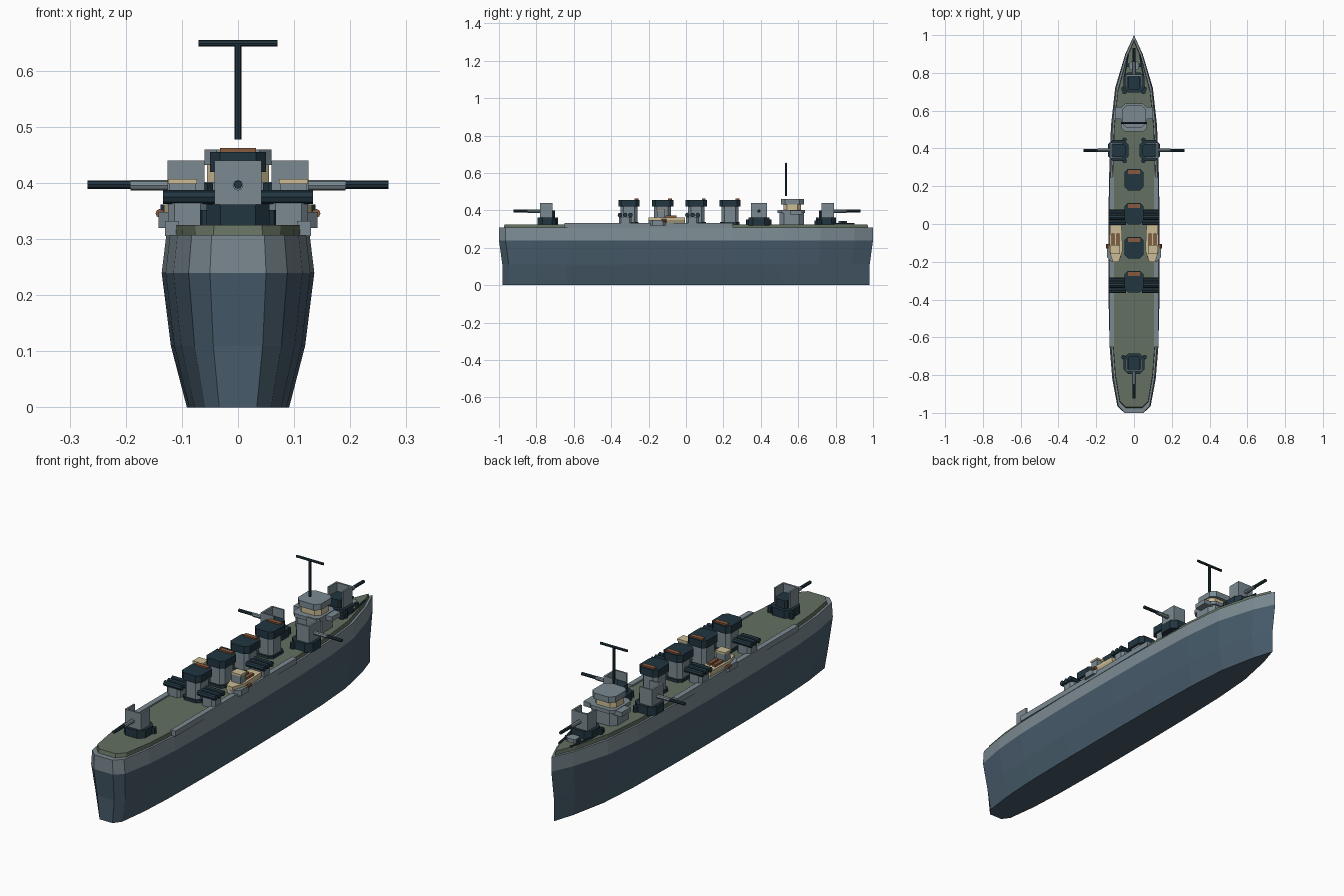
import bpy
import bmesh
from math import pi, radians
from mathutils import Matrix, Vector

cube = bpy.data.objects.get("Cube")
if cube:
    bpy.data.objects.remove(cube)


def material(name, rgb):
    m = bpy.data.materials.new(name)
    m.use_nodes = True
    col = [(c / 12.92 if c < 0.04 else ((c + 0.055) / 1.055) ** 2.4) for c in rgb] + [1]
    m.diffuse_color = col
    bsdf = next(n for n in m.node_tree.nodes if n.type == 'BSDF_PRINCIPLED')
    bsdf.inputs["Base Color"].default_value = col
    return m


GREY = material("light grey", (0.48, 0.54, 0.57))
SLATE = material("slate blue", (0.28, 0.36, 0.42))
DARK = material("dark steel", (0.13, 0.21, 0.25))
GREEN = material("deck green", (0.39, 0.44, 0.38))
TAN = material("tan", (0.80, 0.74, 0.59))
RUST = material("rust", (0.54, 0.35, 0.24))


def finish(name, bm, mats, place=Matrix()):
    bmesh.ops.recalc_face_normals(bm, faces=bm.faces)
    bm.transform(place)
    mesh = bpy.data.meshes.new(name)
    bm.to_mesh(mesh)
    bm.free()
    for m in mats:
        mesh.materials.append(m)
    obj = bpy.data.objects.new(name, mesh)
    bpy.context.collection.objects.link(obj)
    return obj


def box(name, xs, ys, zs, mat, chamfer=0, place=Matrix()):
    """Box between limits, with optional chamfered upright edges."""
    bm = bmesh.new()
    bmesh.ops.create_cube(bm, size=1)
    for v in bm.verts:
        v.co = [lo + (c + 0.5) * (hi - lo) for c, (lo, hi) in zip(v.co, (xs, ys, zs))]
    if chamfer:
        upright = [e for e in bm.edges
                   if abs(e.verts[0].co.z - e.verts[1].co.z) > 1e-5]
        bmesh.ops.bevel(bm, geom=upright, offset=chamfer, segments=1, affect='EDGES')
    return finish(name, bm, [mat], place)


def rod(name, a, b, r, mat, sides=8, place=Matrix()):
    a, b = Vector(a), Vector(b)
    bm = bmesh.new()
    bmesh.ops.create_cone(bm, cap_ends=True, segments=sides, radius1=r, radius2=r,
                          depth=(b - a).length)
    turn = (b - a).to_track_quat('Z', 'Y').to_matrix().to_4x4()
    bm.transform(Matrix.Translation((a + b) / 2) @ turn)
    return finish(name, bm, [mat], place)


def loft(name, rings, mats, rule=lambda z: 0, place=Matrix()):
    """Skin a stack of closed rings and cap both ends."""
    bm = bmesh.new()
    rows = [[bm.verts.new(p) for p in ring] for ring in rings]
    n = len(rows[0])
    for low, high in zip(rows, rows[1:]):
        for i in range(n):
            j = (i + 1) % n
            bm.faces.new((low[i], low[j], high[j], high[i]))
    bm.faces.new(rows[0])
    bm.faces.new(rows[-1])
    for f in bm.faces:
        f.material_index = rule(f.calc_center_median().z)
    return finish(name, bm, mats, place)


def mirrored(half):
    return half + [(-x, y) for x, y in reversed(half) if x > 0]


# Hull: waterline outline from bow to stern, scaled at each level
outline = mirrored([(0, 1), (0.046, 0.9), (0.1, 0.72), (0.122, 0.52), (0.132, 0.25),
                    (0.136, 0), (0.136, -0.35), (0.129, -0.65), (0.115, -0.82),
                    (0.088, -0.965), (0.05, -1)])


def level(z, sx, sy):
    return [(x * sx, y * sy, z) for x, y in outline]


loft("hull", [level(0, 0.67, 0.98), level(0.11, 0.88, 0.982), level(0.24, 1, 1),
              level(0.307, 0.94, 1)], [SLATE, GREY], lambda z: int(z > 0.24))
loft("deck", [level(0.306, 0.87, 0.975), level(0.325, 0.86, 0.97)], [GREEN])

for side in (1, -1):
    box("side_walkway", sorted((side * 0.105, side * 0.13)), (-0.65, 0.25),
        (0.306, 0.332), GREY)


# Gun mounts, modelled pointing along +y
def gun(name, x, y, heading):
    p = Matrix.Translation((x, y, 0)) @ Matrix.Rotation(radians(heading), 4, 'Z')
    box(name + "_base", (-0.056, 0.056), (-0.05, 0.058), (0.32, 0.362), DARK, 0.025, p)
    box(name + "_breech", (-0.032, 0.032), (-0.035, 0.038), (0.362, 0.4), DARK, 0.01, p)
    box(name + "_front_shield", (-0.042, 0.042), (0.037, 0.046), (0.357, 0.44), GREY, 0, p)
    for s in (1, -1):
        box(name + "_side_shield", sorted((s * 0.034, s * 0.042)), (-0.02, 0.038),
            (0.357, 0.44), GREY, 0, p)
        rod(name + "_ready_drum", (s * 0.056, -0.03, 0.32), (s * 0.056, -0.03, 0.352),
            0.012, DARK, 8, p)
    rod(name + "_sleeve", (0, 0.04, 0.396), (0, 0.112, 0.396), 0.0095, GREY, 8, p)
    rod(name + "_barrel", (0, 0.11, 0.397), (0, 0.188, 0.397), 0.0075, DARK, 8, p)


gun("fore_gun", 0, 0.745, 0)
gun("aft_gun", 0, -0.735, 180)
gun("left_gun", 0.08, 0.39, -90)
gun("right_gun", -0.08, 0.39, 90)

# Bridge and mast
box("bridge_house", (-0.068, 0.068), (0.5, 0.63), (0.32, 0.385), GREY, 0.025)
box("bridge_wings", (-0.1, 0.1), (0.555, 0.62), (0.378, 0.4), GREY)
box("bridge_platform", (-0.068, 0.068), (0.49, 0.637), (0.385, 0.402), GREY, 0.02)
box("bridge_cabin", (-0.055, 0.055), (0.52, 0.615), (0.4, 0.435), TAN, 0.02)
box("bridge_roof", (-0.06, 0.06), (0.508, 0.63), (0.432, 0.46), GREY, 0.022)
rod("mast", (0, 0.535, 0.478), (0, 0.535, 0.65), 0.0062, DARK)
rod("mast_crossbar", (-0.07, 0.535, 0.649), (0.07, 0.535, 0.649), 0.006, DARK)

# Four funnels in a row
for y in (0.235, 0.055, -0.125, -0.305):
    box("funnel", (-0.04, 0.04), (y - 0.045, y + 0.045), (0.32, 0.425), GREY, 0.016)
    box("funnel_foot", (-0.046, 0.046), (y - 0.052, y + 0.052), (0.32, 0.338), DARK, 0.016)
    box("funnel_cap", (-0.05, 0.05), (y - 0.057, y + 0.057), (0.42, 0.455), DARK, 0.018)
    box("funnel_rust_strip", (-0.032, 0.032), (y + 0.03, y + 0.05), (0.453, 0.462), RUST)

# Triple tube launchers and small boats on both sides
for side in (1, -1):
    flip = Matrix.Scale(side, 4, (1, 0, 0))
    for y in (0.035, -0.325):
        box("launcher_base", (0.055, 0.125), (y - 0.034, y + 0.034), (0.32, 0.364), GREY,
            0.012, flip)
        for k in (-1, 0, 1):
            rod("launcher_tube", (0.042, y + k * 0.028, 0.375),
                (0.134, y + k * 0.028, 0.375), 0.0125, DARK, 8, flip)

    # Boat with pointed end aft, on a grey cradle
    plan = mirrored([(0.03, -0.005), (0.036, -0.14), (0.016, -0.2)])
    rings = [[(0.096 + x * s, y, z) for x, y in plan]
             for z, s in ((0.328, 0.7), (0.348, 1), (0.362, 1))]
    loft("boat", rings, [TAN], place=flip)
    box("boat_cradle", (0.07, 0.142), (-0.2, -0.1), (0.32, 0.348), GREY, 0.022, flip)
    box("boat_cabin", (0.076, 0.122), (-0.155, -0.115), (0.36, 0.398), GREY, 0, flip)
    box("boat_cabin_roof", (0.073, 0.125), (-0.158, -0.112), (0.398, 0.407), TAN, 0, flip)
    for x in (0.084, 0.11):
        box("boat_plank", (x - 0.008, x + 0.008), (-0.11, -0.05), (0.36, 0.372), RUST,
            0, flip)
    rod("boat_fender", (0.139, -0.13, 0.346), (0.139, -0.105, 0.346), 0.008, RUST, 8, flip)

    # Foredeck fittings
    rod("bollard", (0.05, 0.7, 0.32), (0.05, 0.7, 0.345), 0.013, DARK, 8, flip)
    rod("anchor_chain", (0.052, 0.77, 0.328), (0.03, 0.9, 0.328), 0.005, DARK, 6, flip)
    rod("bow_bollard", (0.03, 0.84, 0.32), (0.03, 0.84, 0.34), 0.01, DARK, 8, flip)
box("windlass", (-0.024, 0.024), (0.815, 0.86), (0.32, 0.342), GREY, 0.008)
